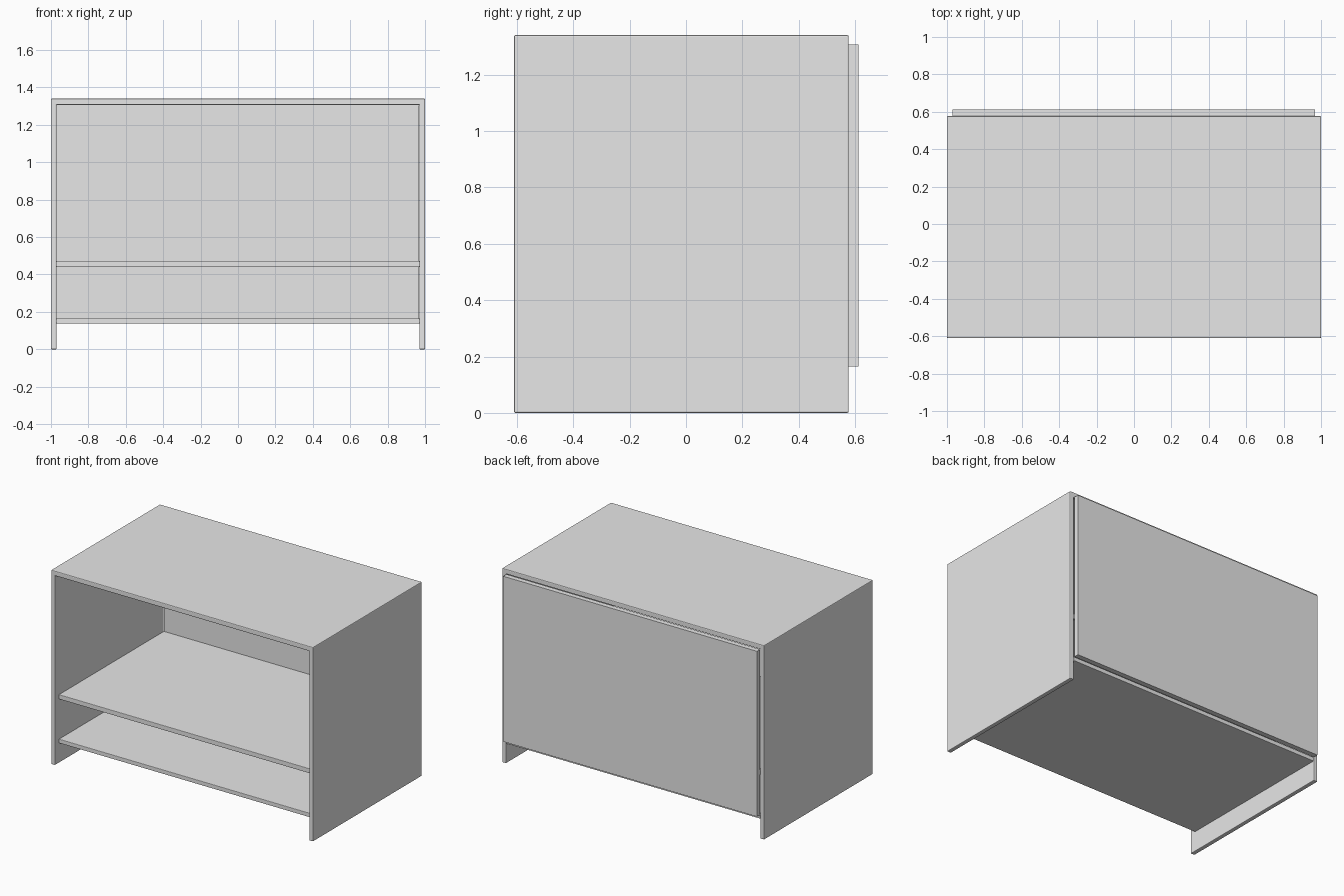
import bpy
import math

# Remove the default cube
cube = bpy.data.objects.get("Cube")
if cube:
    bpy.data.objects.remove(cube, do_unlink=True)

# One plain grey for the whole cabinet
grey = bpy.data.materials.new("light_grey")
grey.use_nodes = True
colour = (0.8, 0.8, 0.8, 1.0)
grey.diffuse_color = colour
grey.node_tree.nodes["Principled BSDF"].inputs["Base Color"].default_value = colour


def finish(obj, bevel=0.0):
    """Give a part its colour and, where wanted, softened edges."""
    obj.data.materials.append(grey)
    if bevel:
        mod = obj.modifiers.new("soft_edges", "BEVEL")
        mod.width = bevel
        mod.segments = 2
        mod.limit_method = "ANGLE"
        mod.angle_limit = math.radians(40)


def board(name, low, high, bevel=0.0):
    """Box between two opposite corners."""
    centre = [(a + b) / 2 for a, b in zip(low, high)]
    bpy.ops.mesh.primitive_cube_add(size=1, location=centre)
    obj = bpy.context.object
    obj.name = name
    obj.scale = [b - a for a, b in zip(low, high)]
    bpy.ops.object.transform_apply(location=False, rotation=False, scale=True)
    finish(obj, bevel)
    return obj


FRONT, BACK = -0.61, 0.577
HEIGHT, INNER_TOP = 1.34, 1.306
INNER = 0.97

# Outer casing: an upside-down U profile, run from front to back
profile = [(-1, 0), (-1, HEIGHT), (1, HEIGHT), (1, 0),
           (INNER, 0), (INNER, INNER_TOP), (-INNER, INNER_TOP), (-INNER, 0)]
count = len(profile)
verts = [(x, y, z) for y in (FRONT, BACK) for x, z in profile]
# Each end cap is split into left leg, top bar and right leg
caps = [(0, 1, 6, 7), (1, 2, 5, 6), (2, 3, 4, 5)]
faces = [tuple(cap) for cap in caps]
faces += [tuple(i + count for i in reversed(cap)) for cap in caps]
for i in range(count):
    j = (i + 1) % count
    faces.append((j, i, i + count, j + count))
mesh = bpy.data.meshes.new("casing")
mesh.from_pydata(verts, [], faces)
mesh.update()
casing = bpy.data.objects.new("casing", mesh)
bpy.context.collection.objects.link(casing)
finish(casing, bevel=0.005)

# Two shelves, set back a little from the front
for name, bottom, top in (("lower_shelf", 0.137, 0.165), ("upper_shelf", 0.44, 0.472)):
    board(name, (-INNER, -0.568, bottom), (INNER, BACK, top), bevel=0.003)

# Back panel, fixed behind the casing
board("back_panel", (-INNER, BACK, 0.165), (0.967, 0.612, INNER_TOP))
